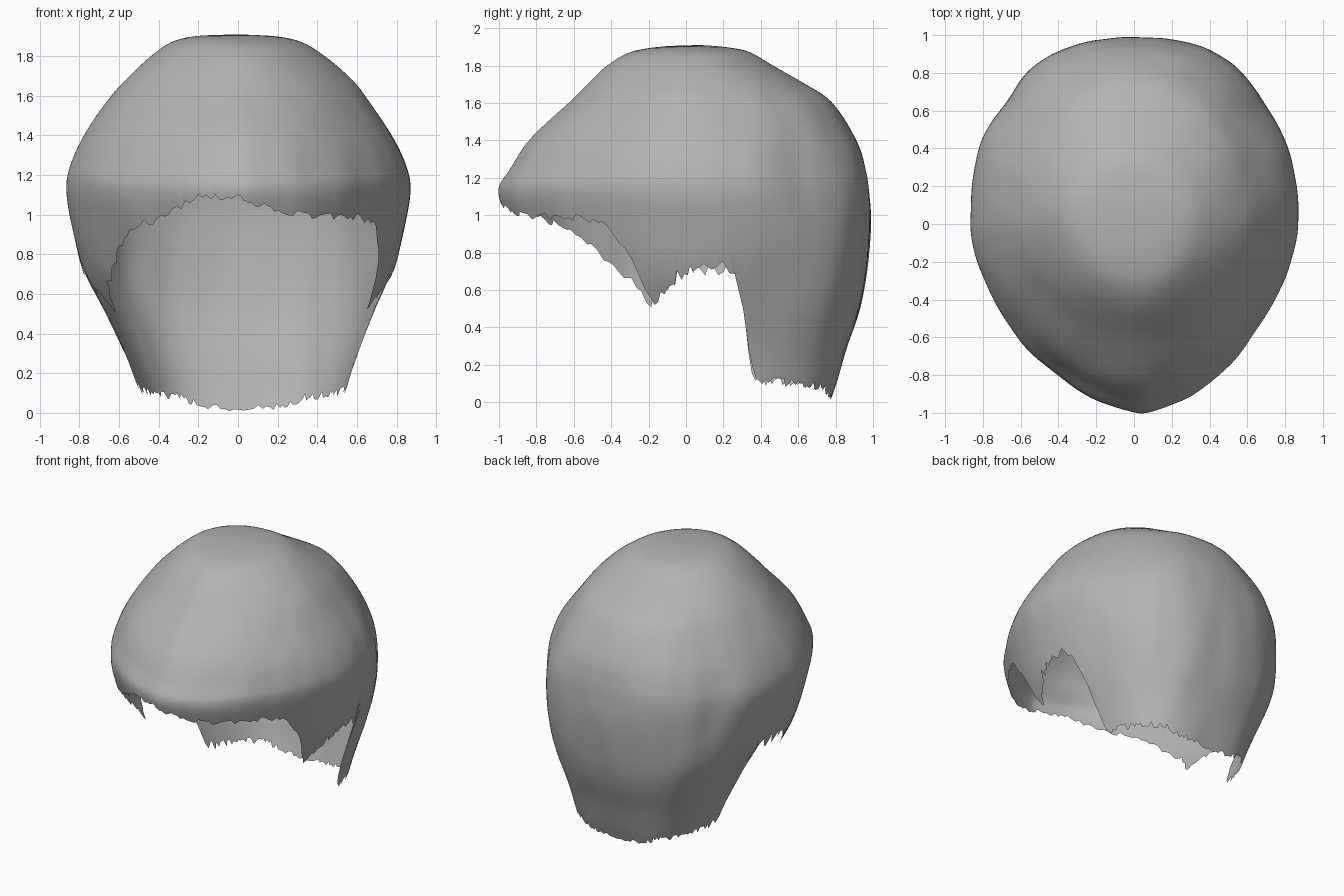
import bpy, bmesh, math, random
from mathutils import Vector, noise

if "Cube" in bpy.data.objects:
    bpy.data.objects.remove(bpy.data.objects["Cube"])

random.seed(4)
COLS, UPPER, LOWER = 240, 30, 20

# Horizontal sections, crown to nape: z, front y, back y, half width, y of widest point
SECTIONS = [
    (1.910, 0.05, 0.09, 0.02, 0.07),
    (1.900, -0.13, 0.22, 0.20, 0.07),
    (1.870, -0.30, 0.34, 0.33, 0.06),
    (1.800, -0.42, 0.46, 0.44, 0.05),
    (1.700, -0.53, 0.64, 0.55, 0.04),
    (1.600, -0.63, 0.78, 0.64, 0.03),
    (1.400, -0.84, 0.91, 0.775, 0.02),
    (1.250, -0.94, 0.96, 0.85, 0.01),
    (1.130, -1.00, 0.98, 0.87, 0.01),
    (0.950, -0.95, 0.99, 0.84, 0.02),
    (0.700, -0.85, 0.97, 0.78, 0.05),
    (0.500, -0.78, 0.93, 0.68, 0.06),
    (0.300, -0.60, 0.86, 0.595, 0.06),
    (0.120, -0.50, 0.81, 0.535, 0.07),
    (0.000, -0.50, 0.77, 0.50, 0.08),
]
K_FIXED = 7.6   # rings above this section are the same for all columns

# Hem height by angle: -90 front, 0 side, 90 back
EAR_AND_NAPE = [(-21, 0.55), (-16, 0.59), (-8, 0.68), (-3, 0.72), (9, 0.72), (10.5, 0.52),
                (11.5, 0.30), (13, 0.20), (16, 0.13), (35, 0.10), (60, 0.09), (80, 0.04), (90, 0.03)]
HEM_RIGHT = [(-90, 1.07), (-78, 1.02), (-61, 0.99), (-42, 0.985), (-32, 0.95),
             (-25, 0.76)] + EAR_AND_NAPE
HEM_LEFT = [(-90, 1.08), (-70, 1.08), (-58, 0.98), (-48, 0.94), (-41, 0.86),
            (-34, 0.74)] + EAR_AND_NAPE
# Exponent of the back half by section index: round crown, squarer nape
BACK = [(0, 1.0), (5, 0.97), (8, 0.87), (10, 0.80), (12, 0.68), (14, 0.65)]


def lerp_table(table, v):
    for (a, za), (b, zb) in zip(table, table[1:]):
        if v <= b:
            return za + (zb - za) * (v - a) / (b - a)
    return table[-1][1]


def section(k):
    """Smooth interpolation between sections at index k."""
    n = len(SECTIONS) - 1
    i = min(int(k), n - 1)
    t = k - i
    p0, p1, p2, p3 = (SECTIONS[max(0, min(n, j))] for j in (i - 1, i, i + 1, i + 2))
    return [0.5 * (2 * b + (c - a) * t + (2 * a - 5 * b + 4 * c - d) * t * t
                   + (3 * b - a - 3 * c + d) * t ** 3) for a, b, c, d in zip(p0, p1, p2, p3)]


def k_at(z):
    for i in range(len(SECTIONS) - 1):
        a, b = SECTIONS[i][0], SECTIONS[i + 1][0]
        if z >= b:
            return i + (a - z) / (a - b)
    return len(SECTIONS) - 1


def bump(v, centre, width):
    return math.exp(-((v - centre) / width) ** 2)


def surface(ang, side, k):
    z, yf, yb, w, yc = section(k)
    s, c = math.sin(ang), max(0.0, math.cos(ang))
    shift = 0.03 * max(0, 1 - z / 0.7)
    if s < 0:       # pointed fringe, tip a little to the right
        e = 1.0 + 0.2 * min(1, k / 7)
        x, y = w * c ** e, yc - (yc - yf) * (-s) ** e
        shift += 0.04 * s ** 4 * min(1, k / 7)
    else:           # fuller back
        e = lerp_table(BACK, k)
        x, y = w * c ** e, yc + (yb - yc) * s ** e
    deg = math.degrees(ang)
    # groove where the side hair meets the back hair, and a pinch over the neck
    scale = 1 - 0.035 * bump(deg, 38, 10) * bump(z, 1.2, 0.35)
    scale -= 0.02 * bump(deg, 26, 12) * bump(z, 0.66, 0.14)
    # broad lumps and long soft locks
    p = Vector((side * x, y, z))
    scale += 0.008 * noise.noise(p * 2.6) * min(1, k / 2)
    scale += 0.009 * noise.noise(Vector((side * x * 6, y * 6, z * 1.5))) * min(1, k / 3)
    return Vector((side * x * scale + shift, yc + (y - yc) * scale,
                   z + 0.008 * noise.noise(p * 3) * min(1, k)))


# Hair shell: columns run from the crown to a ragged hem
bm = bmesh.new()
crown = bm.verts.new((0, 0.07, 1.91))
columns = []
for j in range(COLS):
    a = 2 * math.pi * j / COLS
    side = 1 if a <= math.pi else -1
    ang = (a if side > 0 else 2 * math.pi - a) - math.pi / 2
    deg = math.degrees(ang)
    hem = lerp_table(HEM_RIGHT if side > 0 else HEM_LEFT, deg)
    ragged = 0.04 if -30 < deg < 20 else 0.018
    hem = max(0.0, hem + random.uniform(-ragged, ragged))
    k_end = k_at(hem)
    ks = [0.4 + (K_FIXED - 0.4) * i / UPPER for i in range(UPPER + 1)]
    ks += [K_FIXED + (k_end - K_FIXED) * i / LOWER for i in range(1, LOWER + 1)]
    columns.append([bm.verts.new(surface(ang, side, k)) for k in ks])

for j in range(COLS):
    A, B = columns[j], columns[(j + 1) % COLS]
    bm.faces.new((crown, A[0], B[0]))
    for i in range(len(A) - 1):
        bm.faces.new((A[i], A[i + 1], B[i + 1], B[i]))
for f in bm.faces:
    f.smooth = True

mesh = bpy.data.meshes.new("hair_shell")
bm.to_mesh(mesh)
bm.free()
hair = bpy.data.objects.new("hair_shell", mesh)
bpy.context.collection.objects.link(hair)

grey = bpy.data.materials.new("plain grey")
grey.diffuse_color = (0.45, 0.45, 0.45, 1)
grey.use_nodes = True
grey.node_tree.nodes["Principled BSDF"].inputs["Base Color"].default_value = grey.diffuse_color
mesh.materials.append(grey)
